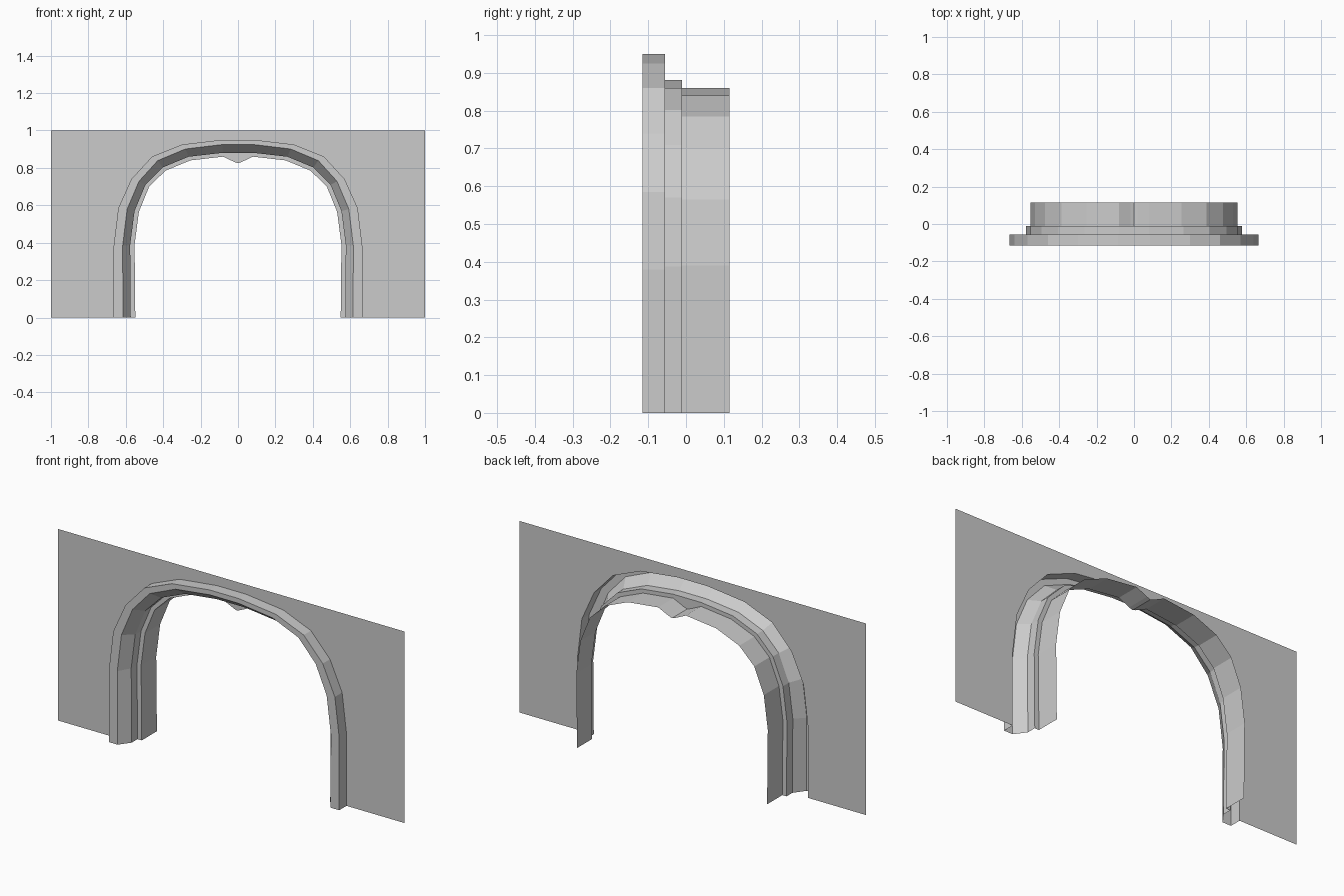
import bpy
import bmesh
import math

cube = bpy.data.objects.get("Cube")
if cube:
    bpy.data.objects.remove(cube, do_unlink=True)

grey = bpy.data.materials.new("plain_grey")
grey.use_nodes = True
colour = (0.6, 0.6, 0.6, 1)
grey.diffuse_color = colour
grey.node_tree.nodes["Principled BSDF"].inputs["Base Color"].default_value = colour

# Half outlines of the opening (distance from centre, height), foot to crown
OUTER = [(0.665, 0), (0.665, 0.38), (0.64, 0.585), (0.57, 0.74), (0.46, 0.86),
         (0.30, 0.925), (0.085, 0.95), (0.02, 0.95)]
INNER = [(0.549, 0), (0.553, 0.39), (0.53, 0.565), (0.475, 0.70), (0.388, 0.785),
         (0.255, 0.84), (0.08, 0.86), (0.02, 0.86)]
FRONT, WALL, LEDGE, BACK = -0.115, -0.055, -0.01, 0.115


def outline(fx, fz):
    """Full arch outline, blended from the outer to the inner one."""
    half = [(a + (c - a) * fx, b + (d - b) * fz)
            for (a, b), (c, d) in zip(OUTER, INNER)]
    return ([(-x, z) for x, z in half] + [(0, half[-1][1])] + half[::-1])


def at_depth(points, y):
    return [(x, y, z) for x, z in points]


def make_object(name, rows=None, polygon=None):
    """Sheet lofted through matching rows, or one flat polygon."""
    bm = bmesh.new()
    if polygon:
        bm.faces.new([bm.verts.new(p) for p in polygon])
    else:
        grid = [[bm.verts.new(p) for p in row] for row in rows]
        for a, b in zip(grid, grid[1:]):
            for i in range(len(a) - 1):
                bm.faces.new((a[i], b[i], b[i + 1], a[i + 1]))
        # Merge the flat pieces around the crown
        bmesh.ops.dissolve_limit(bm, angle_limit=math.radians(0.3),
                                 verts=bm.verts, edges=bm.edges)
    mesh = bpy.data.meshes.new(name)
    bm.to_mesh(mesh)
    bm.free()
    mesh.materials.append(grey)
    obj = bpy.data.objects.new(name, mesh)
    bpy.context.collection.objects.link(obj)
    return obj


outer = outline(0, 0)
front_lip = outline(0.43, 0.28)
step = outline(0.79, 0.77)
inner = outline(1, 1)

# Small drop at the crown of the inner arch
crown = len(inner) // 2
for i, z in ((crown - 1, 0.832), (crown, 0.825), (crown + 1, 0.832)):
    inner[i] = (inner[i][0], z)

# Flat wall sheet with the arched opening
make_object("wall", polygon=at_depth(
    outer + [(1, 0), (1, 1), (-1, 1), (-1, 0)], WALL))

# Raised hollow moulding with a chamfer and a step
make_object("arch_moulding", rows=[
    at_depth(outer, WALL), at_depth(outer, FRONT), at_depth(front_lip, FRONT),
    at_depth(step, WALL - 0.003), at_depth(step, LEDGE)])

# Narrow ledge and deep lining of the passage
make_object("arch_lining", rows=[
    at_depth(step, LEDGE), at_depth(inner, LEDGE), at_depth(inner, BACK)])
